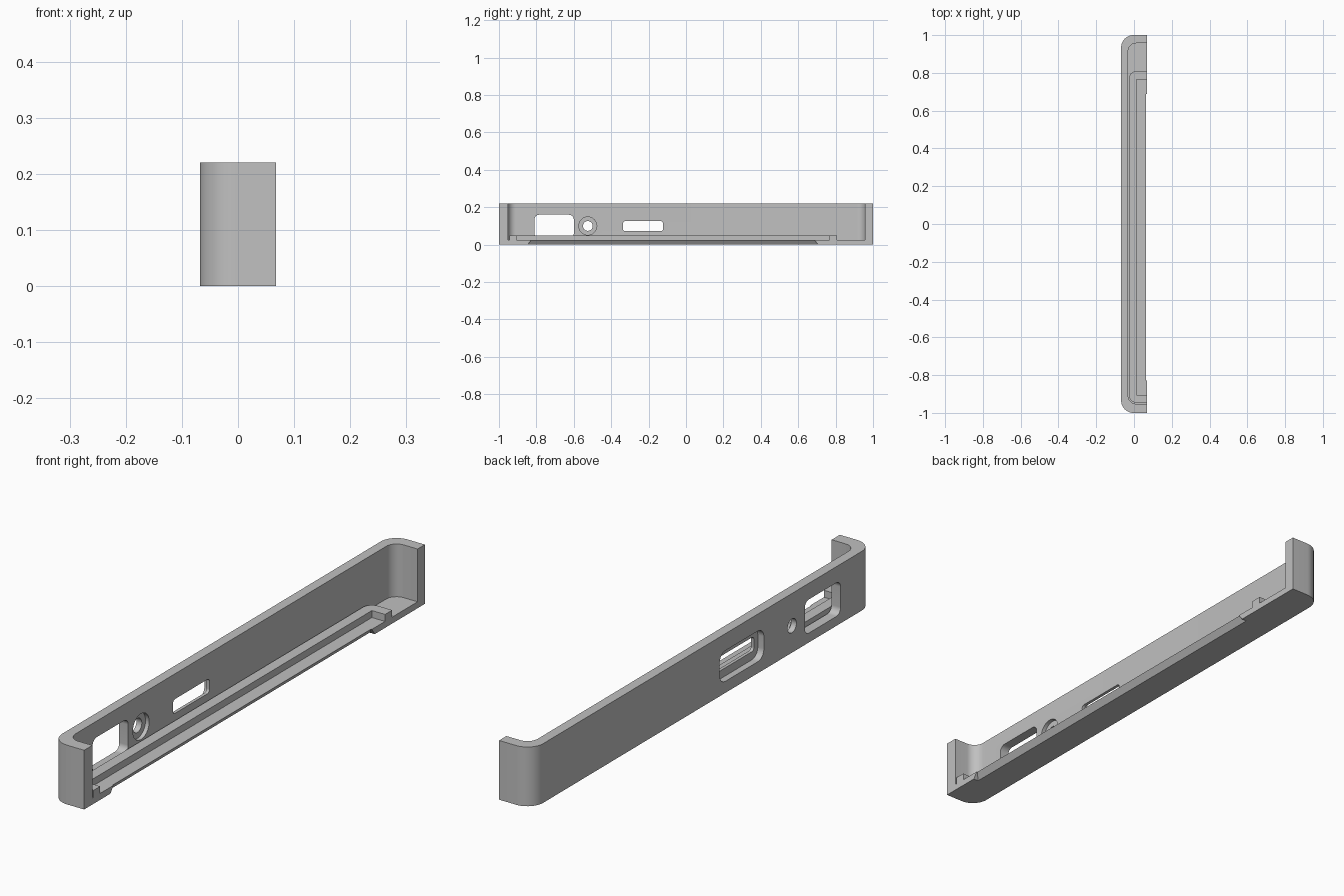
import bpy, bmesh, math

cube = bpy.data.objects.get("Cube")
if cube:
    bpy.data.objects.remove(cube, do_unlink=True)

grey = bpy.data.materials.new("plain_grey")
grey.use_nodes = True
grey.diffuse_color = (0.53, 0.53, 0.53, 1)
grey.node_tree.nodes["Principled BSDF"].inputs["Base Color"].default_value = (0.53, 0.53, 0.53, 1)

EDGE = 0.068      # cut side of the part
PAST = 0.2        # cutters run past the cut side
FLOOR = 0.024


def rounded(u0, u1, v0, v1, radii, steps=12):
    """Rectangle outline; radii run from the low corner anticlockwise."""
    if not isinstance(radii, (list, tuple)):
        radii = [radii] * 4
    pts = []
    corners = [(u0, v0, 1, 1), (u1, v0, -1, 1), (u1, v1, -1, -1), (u0, v1, 1, -1)]
    for k, ((u, v, su, sv), r) in enumerate(zip(corners, radii)):
        if r == 0:
            pts.append((u, v))
            continue
        for i in range(steps + 1):
            a = math.pi + math.pi / 2 * (k + i / steps)
            pts.append((u + su * r + r * math.cos(a), v + sv * r + r * math.sin(a)))
    return pts


def loft(name, low, high, w0, w1, axis="z"):
    """Solid between two matching outlines, along z or x."""
    bm = bmesh.new()

    def ring(pts, w):
        return [bm.verts.new((u, v, w) if axis == "z" else (w, u, v)) for u, v in pts]

    a, b = ring(low, w0), ring(high, w1)
    bm.faces.new(a)
    bm.faces.new(b)
    n = len(a)
    for i in range(n):
        bm.faces.new((a[i], a[(i + 1) % n], b[(i + 1) % n], b[i]))
    bmesh.ops.recalc_face_normals(bm, faces=bm.faces)
    mesh = bpy.data.meshes.new(name)
    bm.to_mesh(mesh)
    bm.free()
    mesh.materials.append(grey)
    ob = bpy.data.objects.new(name, mesh)
    bpy.context.collection.objects.link(ob)
    return ob


def prism(name, pts, w0, w1, axis="z"):
    return loft(name, pts, pts, w0, w1, axis)


def select(ob):
    bpy.ops.object.select_all(action="DESELECT")
    ob.select_set(True)
    bpy.context.view_layer.objects.active = ob


def cut(ob, cutter):
    select(ob)
    mod = ob.modifiers.new("cut", "BOOLEAN")
    mod.operation = "DIFFERENCE"
    mod.solver = "EXACT"
    mod.object = cutter
    bpy.ops.object.modifier_apply(modifier=mod.name)
    bpy.data.objects.remove(cutter, do_unlink=True)


# Outer shell with floor, long wall and two short end walls
shell = prism("case_shell", rounded(-EDGE, EDGE, -1, 1, [0.065, 0, 0, 0.065]), 0, 0.22)
cut(shell, prism("cavity", rounded(-0.031, PAST, -0.952, 0.957, [0.042, 0, 0, 0.042]), FLOOR, 0.3))

# Floor opening, wider underneath
cut(shell, loft("floor_opening",
                rounded(0.046, PAST, -0.847, 0.707, 0),
                rounded(0.066, PAST, -0.827, 0.687, 0), -0.002, FLOOR + 0.002))

# Large port window
cut(shell, prism("port_window", rounded(-0.81, -0.6, 0.035, 0.16, 0.025), -0.1, 0, "x"))

# Round hole with a counterbore on the inside
for r, x0 in ((0.026, -0.1), (0.048, -0.046)):
    cut(shell, prism("round_hole", rounded(-0.525 - r, -0.525 + r, 0.1 - r, 0.1 + r, r * 0.9999), x0, 0, "x"))

# Slot with a larger recess on the outside
cut(shell, prism("slot", rounded(-0.337, -0.123, 0.073, 0.126, 0.012), -0.1, 0, "x"))
cut(shell, prism("slot_recess", rounded(-0.36, -0.1, 0.043, 0.157, 0.035), -0.1, -0.043, "x"))

# Raised rim standing on the floor
rim = prism("floor_rim", rounded(-0.026, EDGE, -0.945, 0.808, [0.036, 0, 0, 0.036]), FLOOR, 0.05)
cut(rim, prism("rim_inside", rounded(0.014, PAST, -0.906, 0.766, 0), 0, 0.1))

for ob in (shell, rim):
    select(ob)
    bpy.ops.object.shade_smooth_by_angle(angle=math.radians(30))
